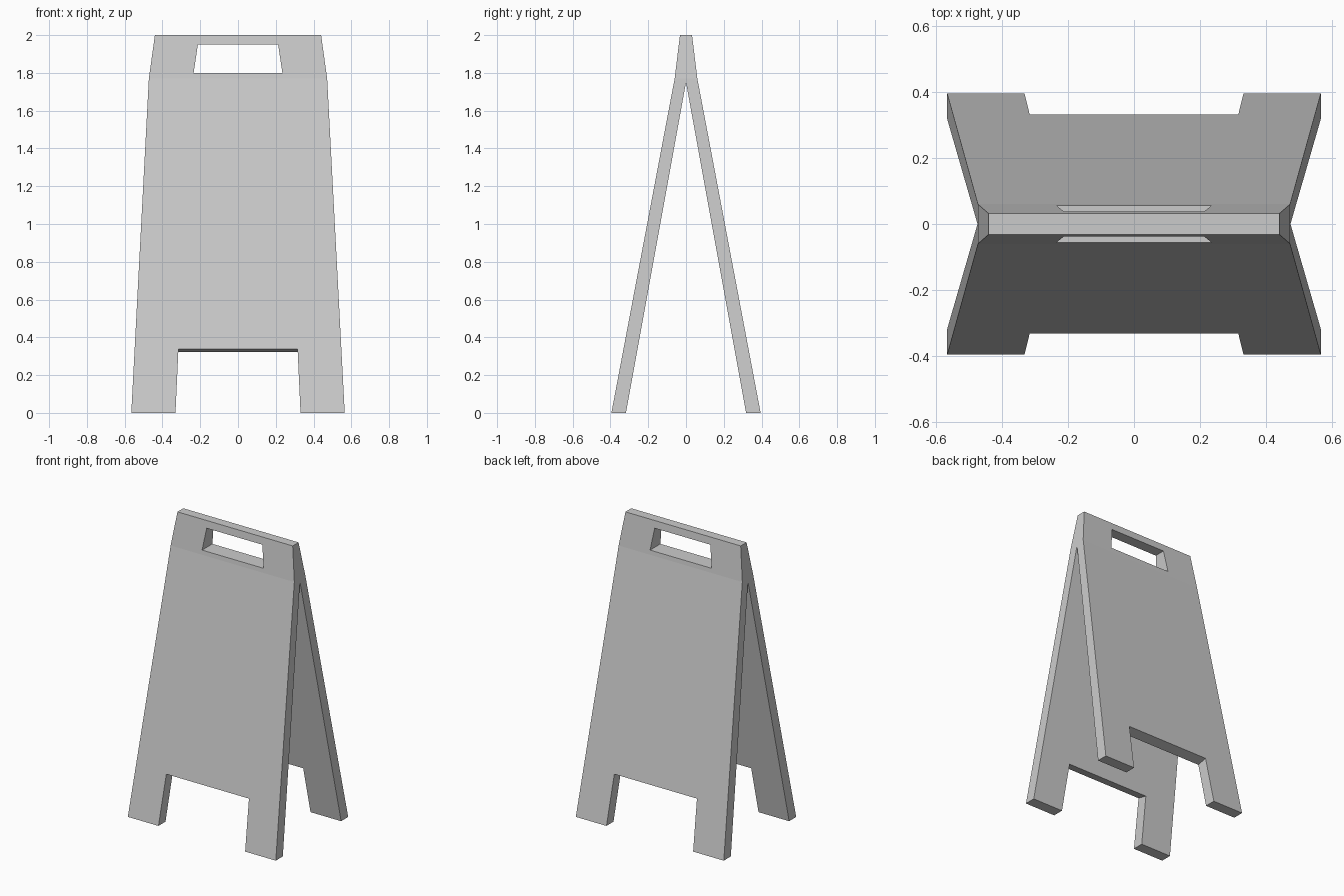
import bpy, bmesh

if "Cube" in bpy.data.objects:
    bpy.data.objects.remove(bpy.data.objects["Cube"])


def prism(name, profile, half_width, side_faces=None):
    """Sweep a (y, z) profile across x; half_width(z) gives the taper."""
    bm = bmesh.new()
    left, right = [[bm.verts.new((s * half_width(z), y, z)) for y, z in profile]
                   for s in (-1, 1)]
    n = len(profile)
    for i in range(n):
        j = (i + 1) % n
        bm.faces.new((left[i], left[j], right[j], right[i]))
    for face in side_faces or [range(n)]:
        bm.faces.new([left[i] for i in face])
        bm.faces.new([right[i] for i in reversed(list(face))])
    bmesh.ops.recalc_face_normals(bm, faces=bm.faces)
    mesh = bpy.data.meshes.new(name)
    bm.to_mesh(mesh)
    bm.free()
    obj = bpy.data.objects.new(name, mesh)
    bpy.context.collection.objects.link(obj)
    return obj


def cut(target, cutter):
    mod = target.modifiers.new("cut", 'BOOLEAN')
    mod.operation = 'DIFFERENCE'
    mod.solver = 'EXACT'
    mod.object = cutter
    bpy.context.view_layer.objects.active = target
    bpy.ops.object.modifier_apply(modifier=mod.name)
    bpy.data.objects.remove(cutter, do_unlink=True)


def board_width(z):
    if z <= 1.77:
        return 0.565 - 0.093 * z / 1.77
    return 0.472 - 0.032 * (z - 1.77) / 0.23


# Two leaning panels joined at a narrower cap
half = [(0.395, 0), (0.06, 1.77), (0.032, 2.0)]
profile = half + [(-y, z) for y, z in reversed(half)] + [(-0.318, 0), (0, 1.75), (0.318, 0)]
board = prism("folding_floor_sign", profile, board_width,
              [(0, 1, 7, 8), (5, 6, 7, 4), (1, 4, 7), (1, 2, 3, 4)])

# Gap between the feet, its top edge square to each panel
cut(board, prism("foot_gap_cutter",
                 [(-0.5, -0.1), (0.5, -0.1), (0.5, 0.375), (0, 0.263), (-0.5, 0.375)],
                 lambda z: 0.331 - 0.046 * z))

# Tapered carrying handle slot
cut(board, prism("handle_cutter",
                 [(-0.5, 1.8), (0.5, 1.8), (0.5, 1.95), (-0.5, 1.95)],
                 lambda z: 0.235 - 0.15 * (z - 1.8)))
